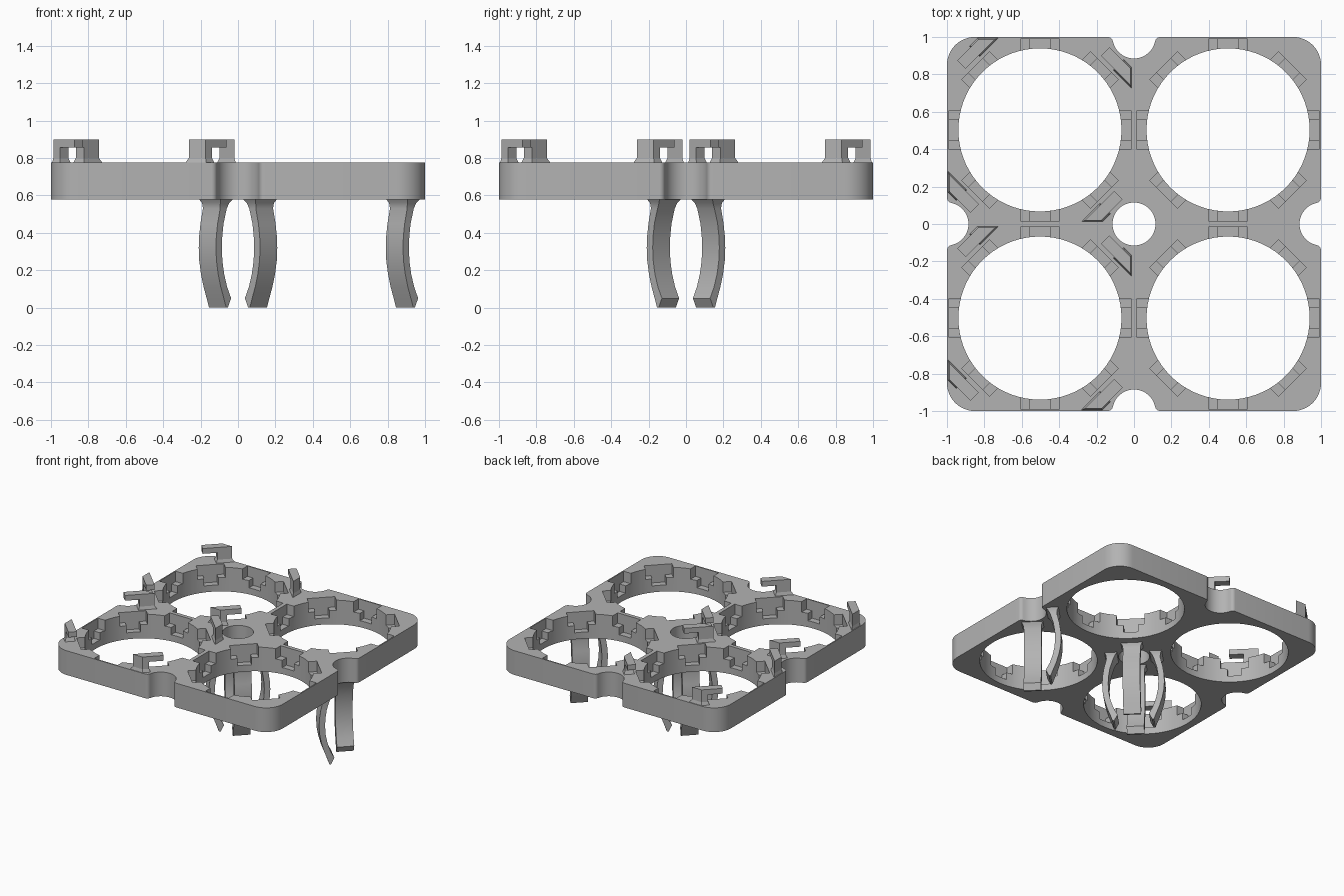
import bpy, bmesh
from math import pi, sin, cos, atan2, sqrt, radians
from mathutils import Matrix, Vector

old = bpy.data.objects.get("Cube")
if old:
    bpy.data.objects.remove(old)

grey = bpy.data.materials.new("plain_grey")
grey.use_nodes = True
grey.diffuse_color = (0.45, 0.45, 0.45, 1)
grey.node_tree.nodes["Principled BSDF"].inputs["Base Color"].default_value = grey.diffuse_color

Z0, Z1 = 0.577, 0.775      # plate bottom and top
HOLE, HOLE_R = 0.503, 0.436
NOTCH_R, FILLET = 0.115, 0.03


def make(name, bm):
    bmesh.ops.recalc_face_normals(bm, faces=bm.faces[:])
    mesh = bpy.data.meshes.new(name)
    bm.to_mesh(mesh)
    bm.free()
    mesh.materials.append(grey)
    ob = bpy.data.objects.new(name, mesh)
    bpy.context.collection.objects.link(ob)
    return ob


def loft(bm, rings, mat=Matrix()):
    """Join equal-length rings of points into a closed solid."""
    vs = [[bm.verts.new(mat @ Vector(p)) for p in ring] for ring in rings]
    n = len(vs[0])
    for a, b in zip(vs, vs[1:]):
        for i in range(n):
            bm.faces.new((a[i], a[(i + 1) % n], b[(i + 1) % n], b[i]))
    bm.faces.new(vs[0][::-1])
    bm.faces.new(vs[-1])


def prism(bm, pts, z0, z1, mat=Matrix(), foot=1.0):
    c = sum((Vector(p) for p in pts), Vector((0, 0))) / len(pts)
    low = [c + (Vector(p) - c) * foot for p in pts]
    loft(bm, [[(p.x, p.y, z0) for p in low], [(x, y, z1) for x, y in pts]], mat)


def arc(cx, cy, r, a0, a1, n):
    return [(cx + r * cos(a0 + (a1 - a0) * i / n), cy + r * sin(a0 + (a1 - a0) * i / n))
            for i in range(n + 1)]


def turn(x, y, degrees):
    return Matrix.Translation((x, y, 0)) @ Matrix.Rotation(radians(degrees), 4, 'Z')


def smooth(ob):
    bpy.ops.object.select_all(action='DESELECT')
    bpy.context.view_layer.objects.active = ob
    ob.select_set(True)
    bpy.ops.object.shade_smooth_by_angle(angle=radians(28))


# Plate outline: one rounded corner and one filleted notch, turned four times
c = sqrt((NOTCH_R + FILLET) ** 2 - FILLET ** 2)
a = atan2(FILLET, c)
side = (arc(0.85, 0.85, 0.15, 0, pi / 2, 12)
        + arc(c, 1 - FILLET, FILLET, pi / 2, pi - a, 6)
        + arc(0, 1, NOTCH_R, -a, a - pi, 20)[1:-1]
        + arc(-c, 1 - FILLET, FILLET, a, pi / 2, 6))
outline = [(Matrix.Rotation(k * pi / 2, 2) @ Vector(p)).to_tuple() for k in range(4) for p in side]
bm = bmesh.new()
prism(bm, outline, Z0, Z1)
plate = make("plate", bm)

# Cutters: round holes, then wide and narrow steps of the rim slots
centres = [(x, y) for x in (-HOLE, HOLE) for y in (-HOLE, HOLE)]
holes = bmesh.new()
for x, y, r in [(x, y, HOLE_R) for x, y in centres] + [(0, 0, NOTCH_R)]:
    prism(holes, arc(x, y, r, 0, 2 * pi, 72)[:-1], 0.4, 1)
cutters = [make("hole_cutter", holes)]
for name, half, floor in (("wide_slot_cutter", 0.105, 0.69), ("narrow_slot_cutter", 0.053, 0.63)):
    slots = bmesh.new()
    for x, y in centres:
        for k in range(8):
            prism(slots, [(0.38, -half), (0.487, -half), (0.487, half), (0.38, half)],
                  floor, 1, turn(x, y, 45 * k))
    cutters.append(make(name, slots))
for cutter in cutters:
    cutter.hide_render = True
    mod = plate.modifiers.new(cutter.name, 'BOOLEAN')
    mod.operation, mod.solver, mod.object = 'DIFFERENCE', 'EXACT', cutter
bpy.context.view_layer.objects.active = plate
for cutter in cutters:
    bpy.ops.object.modifier_apply(modifier=cutter.name)
for cutter in cutters:
    bpy.data.objects.remove(cutter)
smooth(plate)

# Hooked clips on the top: flared post at one end, overhanging arm
post = [(0.512, -0.06), (0.512, -0.172), (0.575, -0.109), (0.575, -0.06)]
arm = [(0.512, 0.05), (0.512, -0.172), (0.575, -0.109), (0.575, 0.05)]
for y in (HOLE, -HOLE):
    for k in range(4):
        bm = bmesh.new()
        m = turn(-HOLE, y, 45 + 90 * k)
        prism(bm, post, Z1 - 0.005, 0.8, m, 1.3)
        prism(bm, post, 0.8, 0.857, m)
        prism(bm, arm, 0.857, 0.9, m)
        bmesh.ops.remove_doubles(bm, verts=bm.verts[:], dist=0.0001)
        make("top_clip", bm)

# Bowed legs: rows of height, inner radius, outer radius, half width
rows = [(0.585, 0.115, 0.217, 0.085), (0.56, 0.135, 0.203, 0.069), (0.53, 0.15, 0.2, 0.065),
        (0.45, 0.174, 0.219, 0.065), (0.38, 0.184, 0.229, 0.065), (0.32, 0.187, 0.232, 0.065),
        (0.25, 0.183, 0.228, 0.065), (0.18, 0.17, 0.215, 0.065), (0.11, 0.147, 0.195, 0.065),
        (0.05, 0.117, 0.172, 0.065), (0, 0.142, 0.154, 0.065)]
rings = [[(i, -h, z), (o, -h, z), (o, h, z), (i, h, z)] for z, i, o, h in rows]
for x, angles in ((0, (45, 135, 225, 315)), (1, (135, 225))):
    for angle in angles:
        bm = bmesh.new()
        loft(bm, rings, turn(x, 0, angle))
        smooth(make("bowed_leg", bm))
